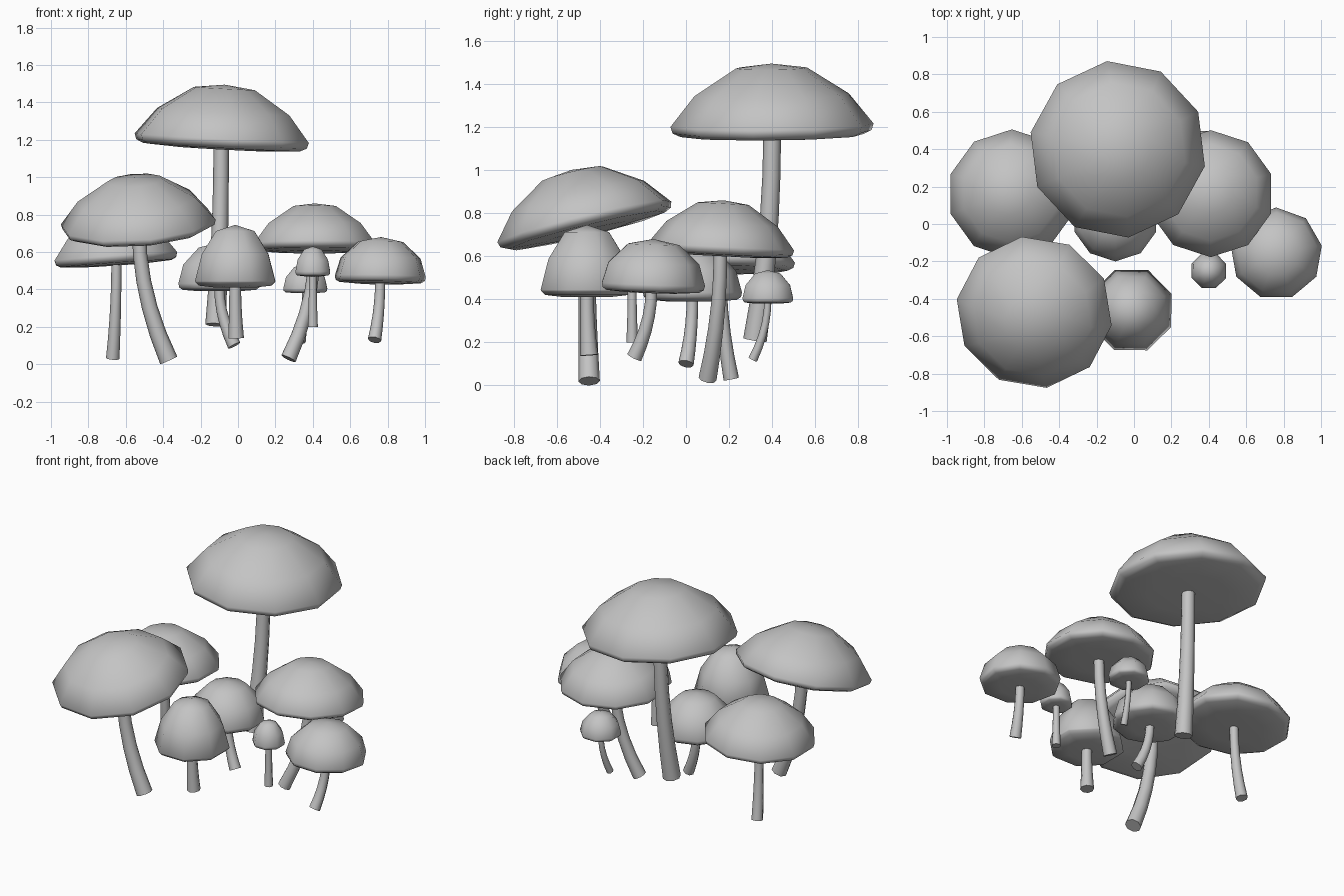
import bpy, bmesh, math
from mathutils import Vector, Euler

old = bpy.data.objects.get("Cube")
if old:
    bpy.data.objects.remove(old, do_unlink=True)

colour = (0.55, 0.55, 0.55, 1)
grey = bpy.data.materials.new("mushroom grey")
grey.use_nodes = True
grey.diffuse_color = colour
grey.node_tree.nodes["Principled BSDF"].inputs["Base Color"].default_value = colour

# Cap profiles: (radius, height) fractions from the underside to the crown
UNDERSIDE = [(0.5, 0), (0.9, 0.03), (0.98, 0.08)]
BROAD = UNDERSIDE + [(1, 0.17), (0.76, 0.58), (0.35, 0.94)]
ROUND = UNDERSIDE + [(1, 0.16), (0.88, 0.55), (0.5, 0.9)]
BELL = UNDERSIDE + [(1, 0.1), (0.83, 0.53), (0.48, 0.9)]


def make_ring(bm, radius, sides, place):
    """Add a regular ring of vertices, one corner towards +y, moved by place()."""
    ring = []
    for i in range(sides):
        angle = math.pi / 2 + math.tau * i / sides
        corner = Vector((radius * math.cos(angle), radius * math.sin(angle), 0))
        ring.append(bm.verts.new(place(corner)))
    return ring


def bridge(bm, rings):
    """Join neighbouring rings with quads."""
    for low, high in zip(rings, rings[1:]):
        for i in range(len(low)):
            bm.faces.new((low[i - 1], low[i], high[i], high[i - 1]))


def finish(bm, name):
    """Turn the bmesh into a smooth-shaded object."""
    bmesh.ops.recalc_face_normals(bm, faces=bm.faces)
    mesh = bpy.data.meshes.new(name)
    bm.to_mesh(mesh)
    bm.free()
    mesh.materials.append(grey)
    mesh.shade_smooth()
    mesh.set_sharp_from_angle(angle=math.radians(60))
    obj = bpy.data.objects.new(name, mesh)
    bpy.context.scene.collection.objects.link(obj)
    return obj


def make_cap(name, base, radius, height, profile, sides, turn, tilt):
    bm = bmesh.new()
    rings = []
    for width, level in profile:
        lift = Vector((0, 0, height * level))
        rings.append(make_ring(bm, radius * width, sides, lambda corner: corner + lift))
    bridge(bm, rings)
    # Close the underside and the crown with fans
    for ring, level in ((rings[0], 0), (rings[-1], height)):
        pole = bm.verts.new((0, 0, level))
        for i in range(sides):
            bm.faces.new((ring[i - 1], ring[i], pole))
    cap = finish(bm, name)
    cap.location = base
    pitch, roll = tilt
    cap.rotation_euler = Euler((math.radians(pitch), math.radians(roll), math.radians(turn)))


def make_stem(name, foot, top, radius, sides=8, steps=5):
    """Sweep a tapering tube that hangs straight from the cap and bends to its foot."""
    bm = bmesh.new()
    bend = Vector((top.x, top.y, (foot.z + top.z) / 2))
    rings = []
    for step in range(steps + 1):
        t = step / steps
        centre = foot.lerp(bend, t).lerp(bend.lerp(top, t), t)
        tangent = (bend - foot).lerp(top - bend, t)
        aim = Vector((0, 0, 1)).rotation_difference(tangent)
        taper = 0.75 + 0.25 * (1 - t) ** 2
        rings.append(make_ring(bm, radius * taper, sides, lambda corner: centre + aim @ corner))
    bridge(bm, rings)
    bm.faces.new(rings[0])
    bm.faces.new(rings[-1])
    finish(bm, name)


def mushroom(label, base, radius, height, foot, stem, profile=BROAD, sides=10, turn=0, tilt=(0, 0)):
    make_cap(label + "_cap", base, radius, height, profile, sides, turn, tilt)
    inside_cap = Vector(base) + Vector((0, 0, 0.02))
    make_stem(label + "_stem", Vector(foot), inside_cap, stem)


# Broad open caps
mushroom("tall", base=(-0.09, 0.4, 1.15), radius=0.475, height=0.345,
         foot=(-0.12, 0.32, 0.21), stem=0.055, turn=7, tilt=(1, 3))
mushroom("front_right", base=(-0.53, -0.46, 0.71), radius=0.42, height=0.3,
         foot=(-0.37, -0.45, 0.02), stem=0.05, turn=8, tilt=(13, -6))
mushroom("back_left", base=(0.41, 0.16, 0.6), radius=0.34, height=0.26,
         foot=(0.27, 0.1, 0.03), stem=0.042, tilt=(-3, 0))
mushroom("back_right", base=(-0.65, 0.16, 0.53), radius=0.345, height=0.27,
         foot=(-0.67, 0.21, 0.03), stem=0.036, tilt=(-1, -4))

# Rounded button caps
mushroom("left", base=(0.76, -0.16, 0.43), radius=0.247, height=0.25,
         foot=(0.73, -0.24, 0.13), stem=0.036, profile=ROUND, sides=9, tilt=(-2, 1))
mushroom("middle", base=(-0.1, 0.03, 0.39), radius=0.23, height=0.26,
         foot=(-0.02, 0, 0.1), stem=0.036, profile=ROUND)
mushroom("tiny_front", base=(0.4, -0.25, 0.47), radius=0.1, height=0.16,
         foot=(0.4, -0.25, 0.2), stem=0.027, profile=ROUND, sides=8, turn=22)
mushroom("tiny_back", base=(0.36, 0.38, 0.38), radius=0.127, height=0.155,
         foot=(0.34, 0.31, 0.12), stem=0.022, profile=ROUND, sides=8, turn=22)

# Tall bell cap
mushroom("bell", base=(-0.015, -0.46, 0.41), radius=0.232, height=0.335,
         foot=(-0.01, -0.45, 0.14), stem=0.042, profile=BELL, sides=8, turn=22)
